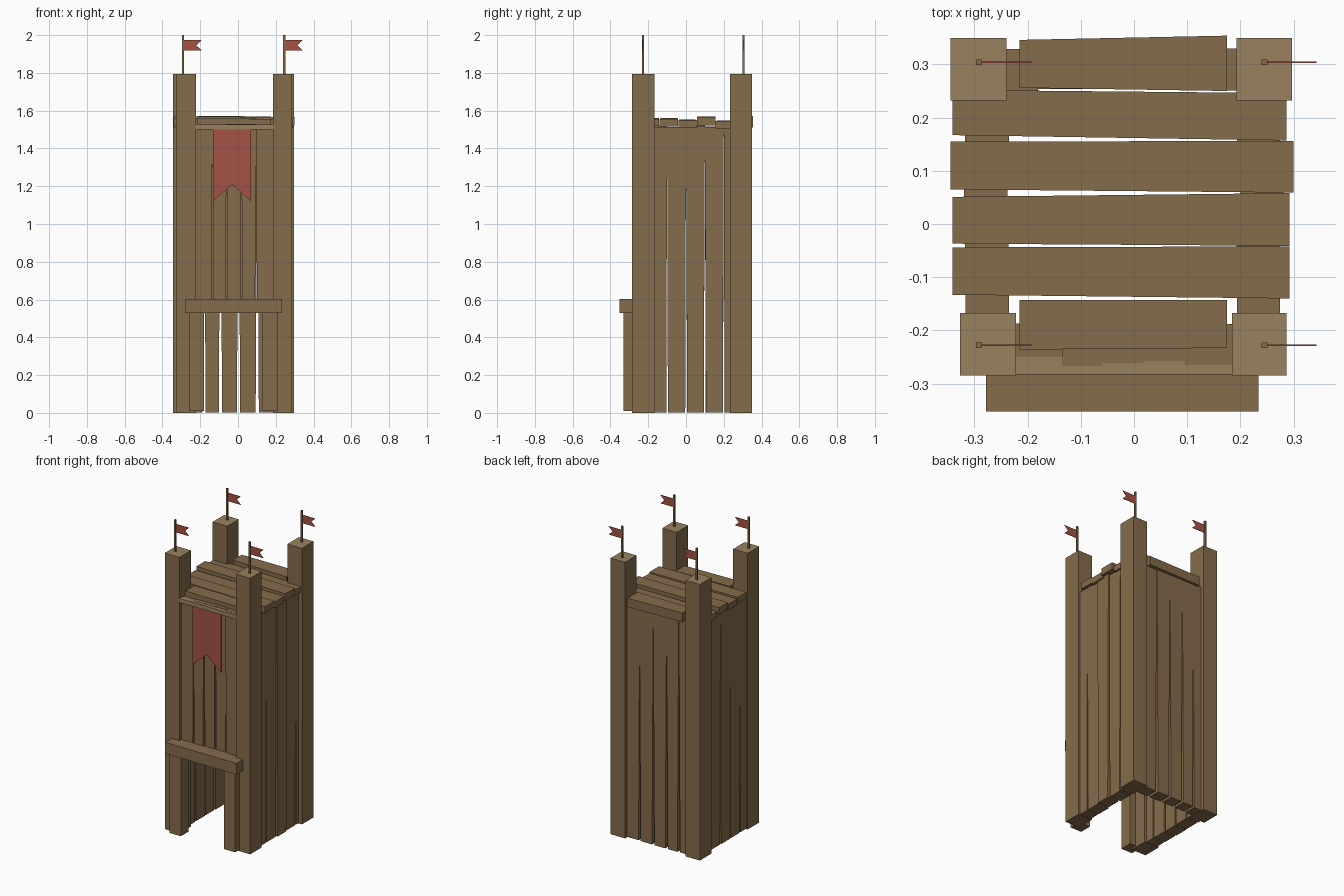
import bpy, bmesh, random

if "Cube" in bpy.data.objects:
    bpy.data.objects.remove(bpy.data.objects["Cube"])

random.seed(4)


def material(name, rgb):
    m = bpy.data.materials.new(name)
    m.diffuse_color = (*rgb, 1)
    m.use_nodes = True
    m.node_tree.nodes["Principled BSDF"].inputs["Base Color"].default_value = m.diffuse_color
    return m


WOOD = material("wood", (0.235, 0.15, 0.07))
END = material("end_grain", (0.32, 0.225, 0.115))
RED = material("red_cloth", (0.38, 0.085, 0.06))


def finish(name, bm, *mats):
    bmesh.ops.recalc_face_normals(bm, faces=bm.faces)
    me = bpy.data.meshes.new(name)
    bm.to_mesh(me)
    bm.free()
    for m in mats:
        me.materials.append(m)
    ob = bpy.data.objects.new(name, me)
    bpy.context.collection.objects.link(ob)
    return ob


def box(name, x, y, z, mat=WOOD, warp=None, light_top=False):
    bm = bmesh.new()
    bmesh.ops.create_cube(bm, size=1)
    for v in bm.verts:
        s = [c > 0 for c in v.co]
        v.co = (x[s[0]], y[s[1]], z[s[2]])
        if warp:
            warp(v.co, s)
    bm.normal_update()
    if light_top:
        for f in bm.faces:
            f.material_index = int(f.normal.z > 0.9)
    return finish(name, bm, mat, END)


def cloth(name, outline, y, thick):
    # thin swallow-tailed panel in the xz plane
    bm = bmesh.new()
    f = bm.faces.new([bm.verts.new((x, y, z)) for x, z in outline])
    r = bmesh.ops.extrude_face_region(bm, geom=[f])
    for v in r["geom"]:
        if isinstance(v, bmesh.types.BMVert):
            v.co.y += thick
    return finish(name, bm, RED)


def wall(name, edges, depth, z, axis, gap=0.011):
    # upright planks, narrower at the bottom so that gaps close upwards
    for i, (a, b) in enumerate(zip(edges, edges[1:])):
        j = random.uniform(-0.005, 0.005)
        d = (depth[0] + j, depth[1] + j)
        g = gap * random.uniform(0.7, 1.2) / 2

        def taper(co, s):
            if not s[2]:
                co[axis] += -g if s[axis] else g
        top = z[1] + random.uniform(-0.006, 0.008)
        xy = ((a, b), d) if axis == 0 else (d, (a, b))
        box(f"{name}_plank_{i + 1}", *xy, (z[0], top), warp=taper)


# corner posts
for n, x, y in (("front_left", (-0.327, -0.222), (-0.285, -0.167)),
                ("front_right", (0.184, 0.287), (-0.285, -0.167)),
                ("back_left", (-0.345, -0.24), (0.232, 0.35)),
                ("back_right", (0.193, 0.297), (0.232, 0.35))):
    box(n + "_post", x, y, (0, 1.795), light_top=True)

# plank walls: the front is open below the lintel
wall("right_wall", (-0.2, -0.1, 0, 0.1, 0.2, 0.28), (0.196, 0.277), (0.003, 1.515), 1)
wall("left_wall", (-0.2, -0.1, 0, 0.1, 0.2, 0.28), (-0.321, -0.239), (0.003, 1.515), 1)
wall("back_wall", (-0.27, -0.18, -0.093, 0.003, 0.102, 0.21), (0.25, 0.329), (0.003, 1.515), 0, 0.018)
wall("front_wall", (-0.23, -0.135, -0.06, 0.018, 0.095, 0.19), (-0.262, -0.185), (0.57, 1.53), 0)

# roof boards: x range, then y range at the left and right ends, then z range
for i, (x, l, r, z) in enumerate((
        ((-0.215, 0.175), (-0.236, -0.143), (-0.233, -0.143), (1.525, 1.56)),
        ((-0.341, 0.292), (-0.133, -0.044), (-0.14, -0.042), (1.52, 1.56)),
        ((-0.341, 0.292), (-0.037, 0.051), (-0.041, 0.058), (1.512, 1.552)),
        ((-0.345, 0.3), (0.065, 0.155), (0.059, 0.156), (1.525, 1.57)),
        ((-0.341, 0.287), (0.167, 0.252), (0.157, 0.246), (1.51, 1.548)),
        ((-0.215, 0.175), (0.256, 0.346), (0.25, 0.354), (1.515, 1.573)))):

    def skew(co, s):
        if s[0]:
            co.y = r[s[1]]
            co.z -= 0.004
    box(f"roof_board_{i + 1}", x, l, z, warp=skew)

# door frame
box("lintel", (-0.278, 0.234), (-0.352, -0.26), (0.53, 0.603))
box("left_jamb", (-0.26, -0.18), (-0.33, -0.25), (0.01, 0.535))
box("right_jamb", (0.13, 0.21), (-0.33, -0.25), (0.01, 0.535))

# banner and its rail
box("banner_rail", (-0.225, 0.188), (-0.283, -0.25), (1.5, 1.527), END)
cloth("banner", [(-0.133, 1.505), (0.07, 1.505), (0.07, 1.12), (-0.031, 1.21), (-0.133, 1.12)], -0.276, 0.008)

# poles and flags
for n, x, y in (("front_left", -0.291, -0.228), ("front_right", 0.245, -0.228),
                ("back_left", -0.291, 0.304), ("back_right", 0.245, 0.304)):
    box(n + "_pole", (x - 0.0055, x + 0.0055), (y - 0.0055, y + 0.0055), (1.79, 2.0))
    cloth(n + "_flag", [(x, 1.973), (x + 0.098, 1.973), (x + 0.07, 1.946),
                        (x + 0.098, 1.919), (x, 1.919)], y - 0.0015, 0.003)
